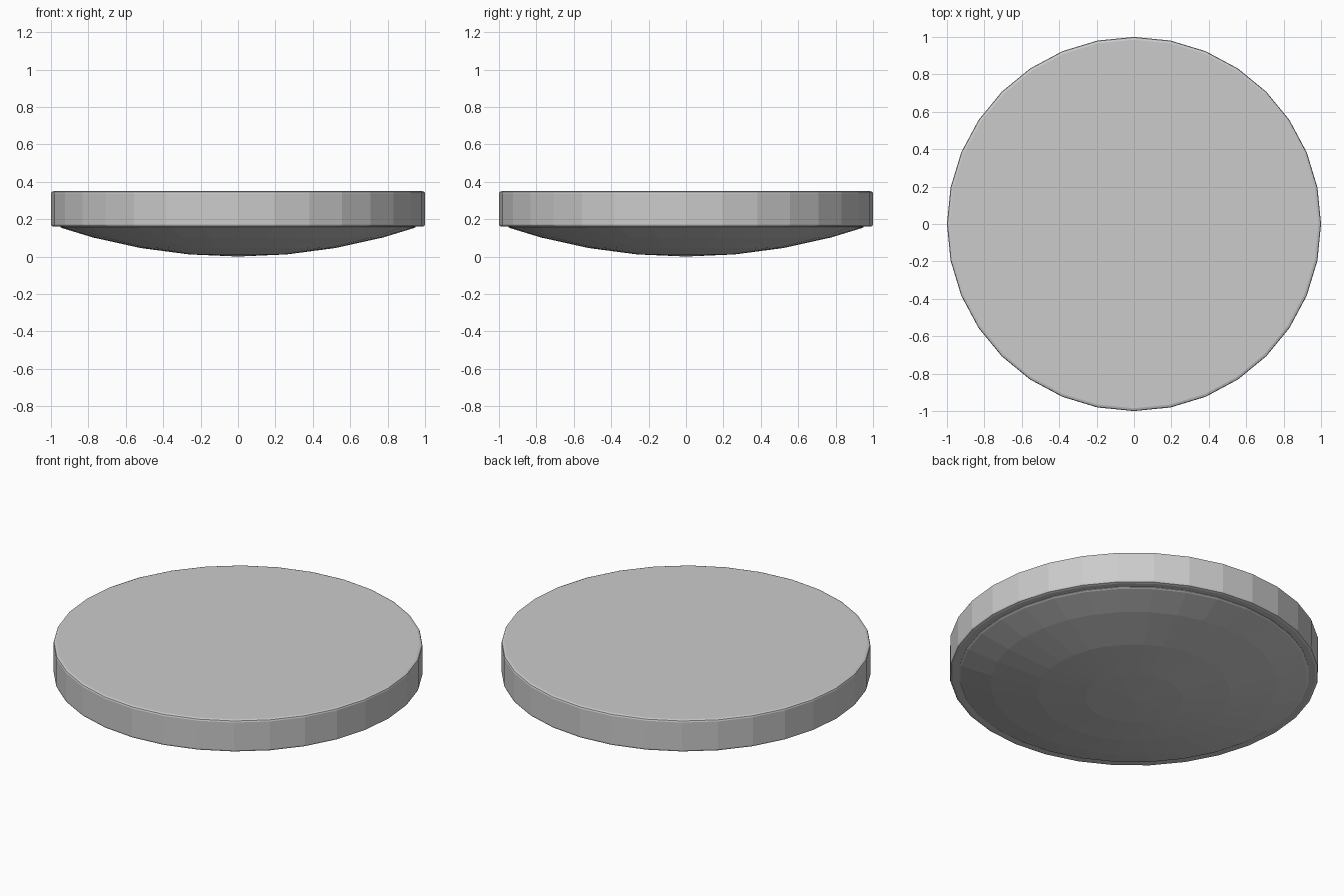
import bpy, bmesh, math

if "Cube" in bpy.data.objects:
    bpy.data.objects.remove(bpy.data.objects["Cube"])

SIDES = 32

def lathe(name, profile):
    """Spin an (r, z) profile from the bottom pole upwards; r = 0 makes a pole."""
    bm = bmesh.new()
    rings = []
    for r, z in profile:
        n = 1 if r == 0 else SIDES
        rings.append([bm.verts.new((r * math.cos(2 * math.pi * i / SIDES),
                                    r * math.sin(2 * math.pi * i / SIDES), z)) for i in range(n)])
    for a, b in zip(rings, rings[1:]):
        for i in range(SIDES):
            j = (i + 1) % SIDES
            if len(a) == 1:
                bm.faces.new((a[0], b[j], b[i]))
            else:
                bm.faces.new((a[i], a[j], b[j], b[i]))
    if len(rings[0]) > 1:
        bm.faces.new(rings[0][::-1])
    bm.faces.new(rings[-1])
    mesh = bpy.data.meshes.new(name)
    bm.to_mesh(mesh)
    bm.free()
    obj = bpy.data.objects.new(name, mesh)
    bpy.context.collection.objects.link(obj)
    return obj

# Thick round slab with small chamfers
lathe("disc_body", [(0.985, 0.16), (0.997, 0.164), (1.0, 0.172),
                    (1.0, 0.338), (0.997, 0.346), (0.985, 0.35)])

# Shallow dome underneath, with a short upright edge
R = 3.0
dome = [(R * math.sin(math.radians(a)), R * (1 - math.cos(math.radians(a)))) for a in (0, 5, 10, 15)]
lathe("underside_dome", dome + [(0.94, 0.152), (0.95, 0.158), (0.95, 0.175)])
